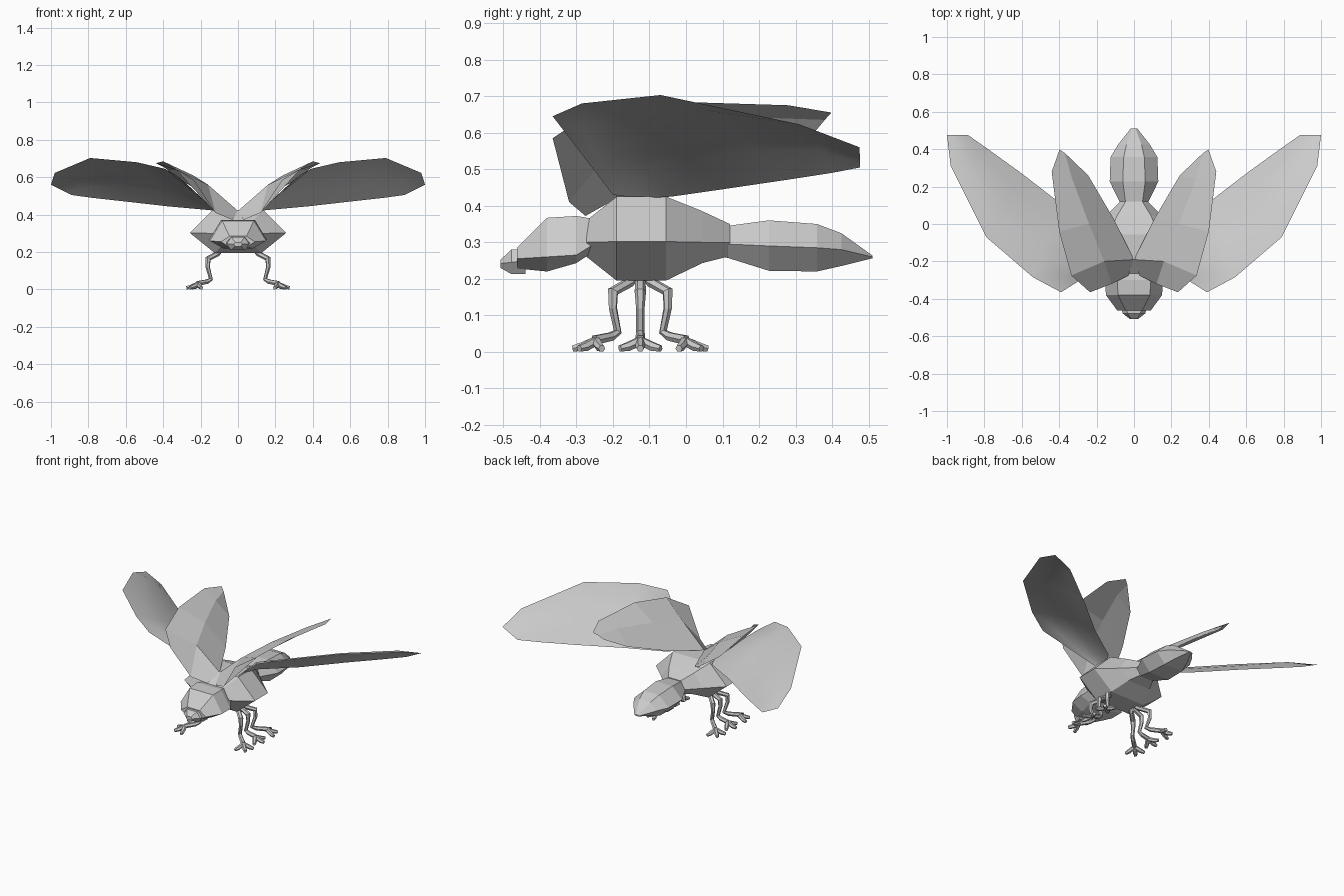
import bpy
from math import cos, sin, radians

if "Cube" in bpy.data.objects:
    bpy.data.objects.remove(bpy.data.objects["Cube"])


def make_mesh(name, verts, faces):
    me = bpy.data.meshes.new(name)
    me.from_pydata(verts, [], faces)
    me.update()
    ob = bpy.data.objects.new(name, me)
    bpy.context.collection.objects.link(ob)
    return ob


def body_part(name, rings):
    """Loft of six-sided rings: y, top half width, top z, side half width, side z, bottom half width, bottom z."""
    verts, faces = [], []
    for y, tw, tz, mw, mz, bw, bz in rings:
        verts += [(-tw, y, tz), (tw, y, tz), (mw, y, mz), (bw, y, bz), (-bw, y, bz), (-mw, y, mz)]
    for r in range(len(rings) - 1):
        for i in range(6):
            a, b = r * 6 + i, r * 6 + (i + 1) % 6
            faces.append((a, b, b + 6, a + 6))
    faces.append(tuple(range(5, -1, -1)))
    faces.append(tuple(range(len(verts) - 6, len(verts))))
    return make_mesh(name, verts, [f[::-1] for f in faces])


def sheet(name, rows, smooth=False):
    """Mirrored surface through rows of points, each row running inner to outer."""
    n = len(rows[0])
    verts = [p for row in rows for p in row]
    faces = [(r * n + i, r * n + i + 1, (r + 1) * n + i + 1, (r + 1) * n + i)
             for r in range(len(rows) - 1) for i in range(n - 1)]
    ob = make_mesh(name, verts, faces)
    if smooth:
        for p in ob.data.polygons:
            p.use_smooth = True
    ob.modifiers.new("Mirror", 'MIRROR').use_axis[0] = True


def tube(name, paths, radius):
    """Low-poly tubes along paths of (point, radius factor)."""
    cu = bpy.data.curves.new(name, 'CURVE')
    cu.dimensions = '3D'
    cu.bevel_depth = radius
    cu.bevel_resolution = 1
    cu.use_fill_caps = True
    for path in paths:
        sp = cu.splines.new('POLY')
        sp.points.add(len(path) - 1)
        sp.use_smooth = False
        for pt, (co, f) in zip(sp.points, path):
            pt.co = (*co, 1)
            pt.radius = f
    ob = bpy.data.objects.new(name, cu)
    bpy.context.collection.objects.link(ob)


# Body
body_part("mouth", [
    (-.508, .015, .252, .022, .242, .015, .23),
    (-.478, .035, .28, .06, .245, .035, .213),
    (-.44, .04, .28, .07, .25, .045, .213)])
body_part("head", [
    (-.462, .045, .285, .09, .255, .05, .228),
    (-.38, .085, .367, .15, .26, .08, .22),
    (-.30, .09, .372, .155, .265, .08, .243),
    (-.26, .08, .365, .13, .29, .07, .27)])
body_part("thorax", [
    (-.272, .075, .36, .13, .30, .06, .26),
    (-.19, .135, .425, .257, .302, .125, .195),
    (-.055, .135, .425, .257, .302, .125, .195),
    (.045, .09, .385, .15, .30, .08, .243),
    (.12, .045, .35, .075, .30, .045, .262)])
body_part("abdomen", [
    (.05, .05, .335, .09, .295, .05, .275),
    (.115, .045, .345, .075, .295, .045, .257),
    (.227, .06, .36, .13, .29, .07, .222),
    (.358, .055, .35, .125, .285, .065, .22),
    (.425, .04, .325, .085, .28, .045, .235),
    (.51, .008, .264, .018, .26, .008, .256)])

# Faceted wing covers with a bent-down front lip
sheet("wing_cover", [
    [(.03, -.275, .372), (.12, -.32, .41), (.235, -.365, .585)],
    [(.0, -.19, .42), (.16, -.20, .56), (.335, -.275, .645)],
    [(.11, .03, .47), (.24, .0, .61), (.40, -.04, .685)],
    [(.245, .26, .55), (.33, .24, .64), (.44, .28, .675)],
    [(.345, .355, .605), (.37, .38, .635), (.398, .398, .655)]])

# Smooth hind wings, gently domed between trailing and leading edges
edges = [((.12, -.12, .42), (.13, -.20, .43)),
         ((.16, -.04, .425), (.39, -.365, .645)),
         ((.38, .10, .445), (.54, -.285, .68)),
         ((.60, .27, .47), (.79, -.07, .703)),
         ((.78, .40, .49), (.98, .31, .623)),
         ((.89, .477, .505), (1.0, .475, .56))]
rows = []
for i, (a, b) in enumerate(edges):
    lift = .03 if 0 < i < 5 else 0
    rows.append([tuple(a[k] + (b[k] - a[k]) * t / 4 + (lift * t * (4 - t) / 4 if k == 2 else 0)
                       for k in range(3)) for t in range(5)])
sheet("hind_wing", rows, smooth=True)

# Six jointed legs with three-toed feet
for side, sx in (("left", -1), ("right", 1)):
    for label, d in (("front", -1), ("middle", 0), ("rear", 1)):
        def P(x, dy, z, spread=0.0):
            return (sx * x, -.125 + d * dy + spread, z)
        leg = [(P(.09, .01, .215), 1), (P(.11, .03, .19), 1.1), (P(.16, .075, .165), 1.2),
               (P(.162, .075, .12), .9), (P(.145, .062, .055), .9),
               (P(.165, .08, .042), 1), (P(.215, .125, .032), 1.1)]
        # Toes fan out around each foot's heading
        toes = []
        for fan in (-60, 0, 60):
            a = radians(45 * d + fan)
            toes.append([(P(.212 + r * cos(a), .122, z, r * sin(a)), f)
                         for r, z, f in ((0, .03, 1.1), (.04, .014, 1.1), (.064, .009, .8))])
        tube(f"{label}_leg_{side}", [leg], .013)
        tube(f"{label}_foot_{side}", toes, .012)
